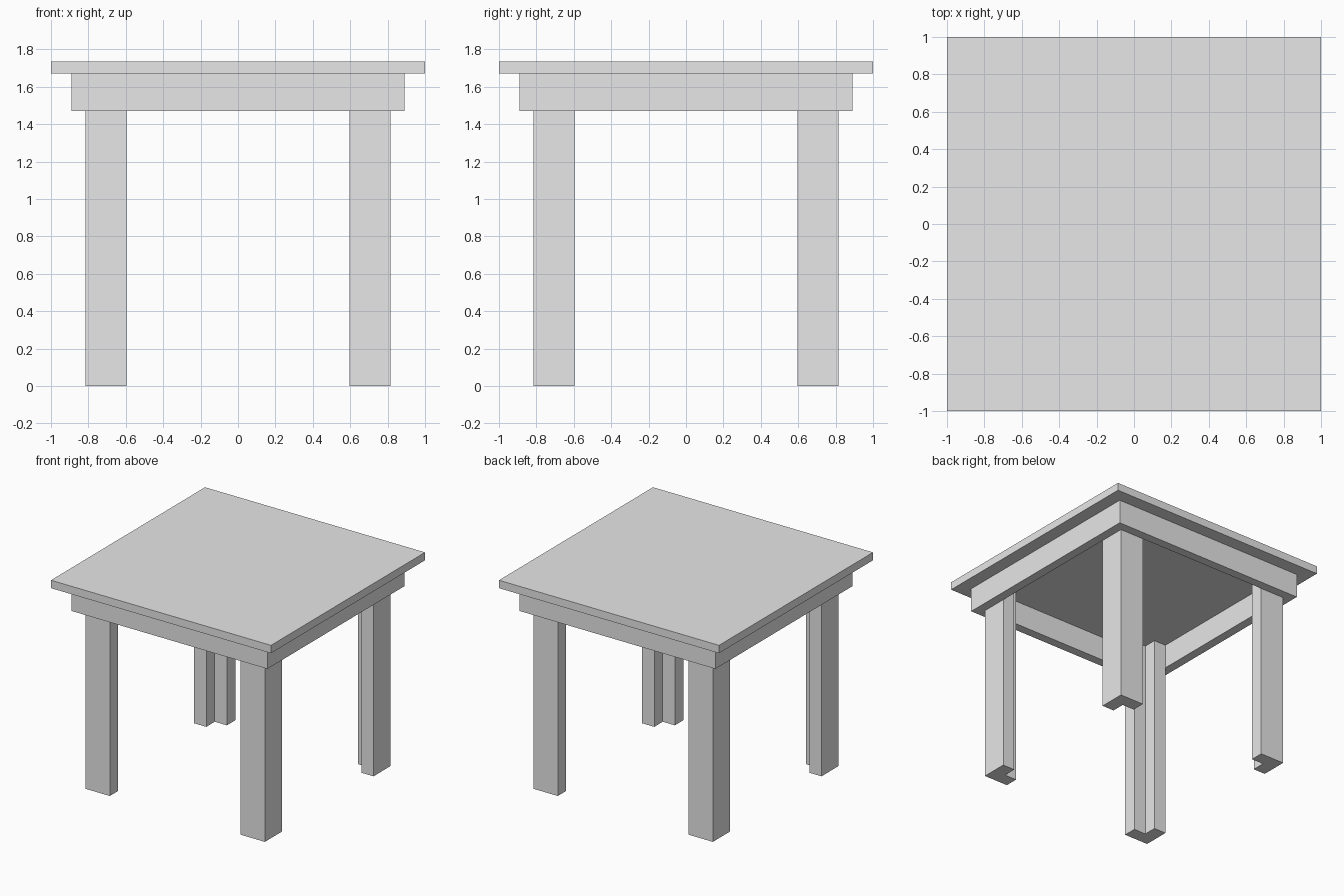
import bpy
import bmesh

old = bpy.data.objects.get("Cube")
if old:
    bpy.data.objects.remove(old, do_unlink=True)

# Heights and half-widths
UNDERSIDE, TOP, APRON_BOTTOM = 1.67, 1.735, 1.47
APRON_OUT, APRON_IN = 0.89, 0.815
LEG_IN, LEG_NOTCH = 0.595, 0.705

grey = bpy.data.materials.new("light_grey")
grey.use_nodes = True
colour = (0.8, 0.8, 0.8, 1)
grey.diffuse_color = colour
grey.node_tree.nodes["Principled BSDF"].inputs["Base Color"].default_value = colour


def prism(name, outline, z0, z1):
    """Flat outline raised from z0 to z1."""
    bm = bmesh.new()
    base = bm.faces.new([bm.verts.new((x, y, z0)) for x, y in outline])
    raised = bmesh.ops.extrude_face_region(bm, geom=[base], use_keep_orig=True)
    verts = [v for v in raised["geom"] if isinstance(v, bmesh.types.BMVert)]
    bmesh.ops.translate(bm, vec=(0, 0, z1 - z0), verts=verts)
    bmesh.ops.recalc_face_normals(bm, faces=bm.faces)
    mesh = bpy.data.meshes.new(name)
    bm.to_mesh(mesh)
    bm.free()
    mesh.materials.append(grey)
    obj = bpy.data.objects.new(name, mesh)
    bpy.context.collection.objects.link(obj)
    return obj


# Square top
prism("table_top", [(-1, -1), (1, -1), (1, 1), (-1, 1)], UNDERSIDE, TOP)

# Apron: four mitred boards forming an open frame
o, i = APRON_OUT, APRON_IN
boards = {
    "apron_front": [(-o, -o), (o, -o), (i, -i), (-i, -i)],
    "apron_left": [(o, -o), (o, o), (i, i), (i, -i)],
    "apron_back": [(o, o), (-o, o), (-i, i), (i, i)],
    "apron_right": [(-o, o), (-o, -o), (-i, -i), (-i, i)],
}
for name, outline in boards.items():
    prism(name, outline, APRON_BOTTOM, UNDERSIDE)

# Angle-section legs, tucked into the apron corners
a, n = LEG_IN, LEG_NOTCH
section = [(i, i), (a, i), (a, n), (n, n), (n, a), (i, a)]
for side, sx in (("left", 1), ("right", -1)):
    for end, sy in (("front", -1), ("back", 1)):
        prism(f"{end}_{side}_leg", [(x * sx, y * sy) for x, y in section], 0, UNDERSIDE)
